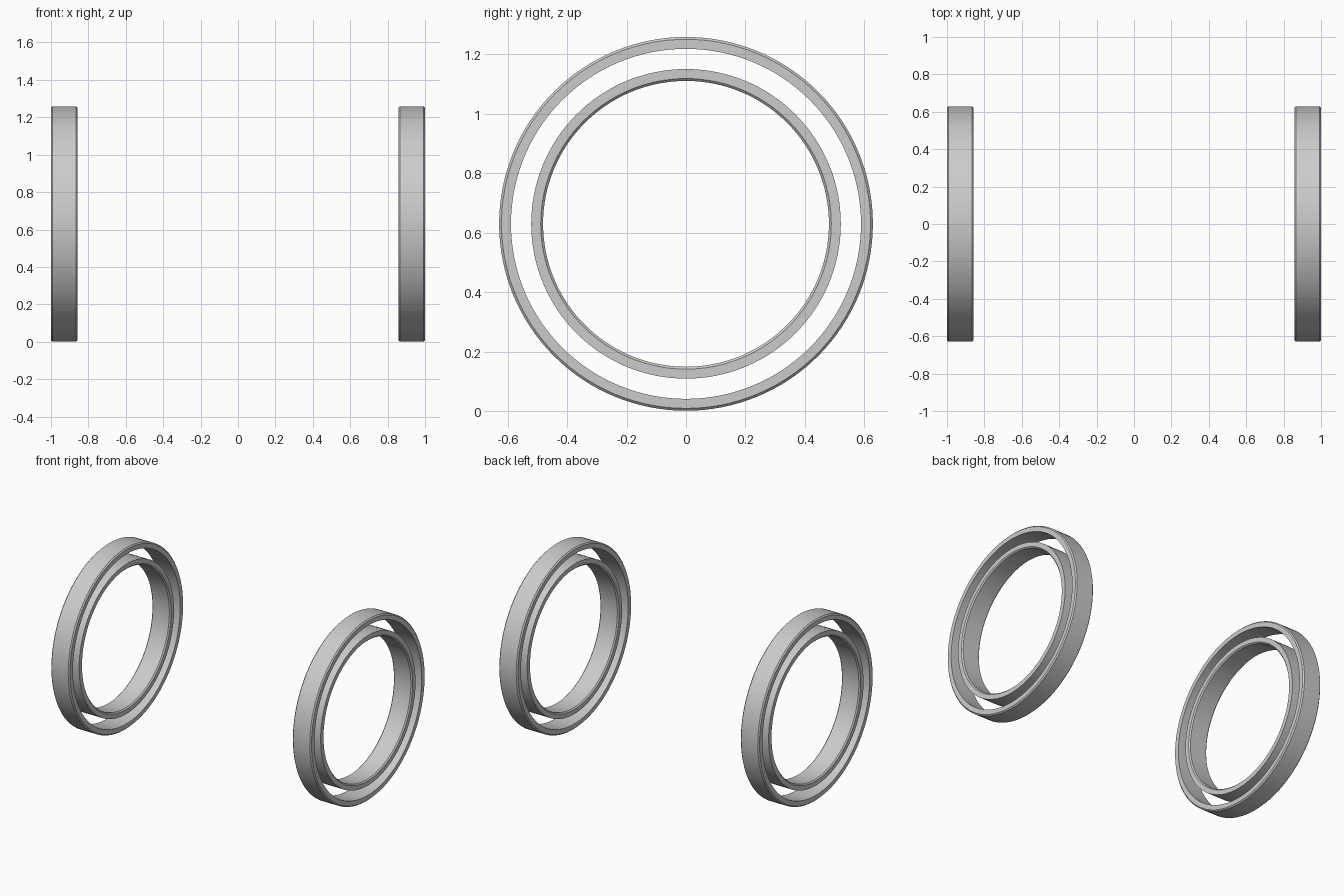
import bpy, bmesh, math

if "Cube" in bpy.data.objects:
    bpy.data.objects.remove(bpy.data.objects["Cube"])

SEG = 128
CENTRE_Z = 0.63
X_IN, X_OUT = 0.857, 1.0


def ring(name, profile, side):
    """Revolve a closed (x, radius) profile about the wheel axle."""
    bm = bmesh.new()
    loops = []
    for i in range(SEG):
        a = 2 * math.pi * i / SEG
        loops.append([bm.verts.new((side * x, r * math.cos(a), CENTRE_Z + r * math.sin(a)))
                      for x, r in profile])
    n = len(profile)
    for i in range(SEG):
        p, q = loops[i], loops[(i + 1) % SEG]
        for j in range(n):
            k = (j + 1) % n
            bm.faces.new((p[j], p[k], q[k], q[j]))
    bmesh.ops.recalc_face_normals(bm, faces=bm.faces[:])
    me = bpy.data.meshes.new(name)
    bm.to_mesh(me)
    bm.free()
    ob = bpy.data.objects.new(name, me)
    bpy.context.collection.objects.link(ob)
    bpy.context.view_layer.objects.active = ob
    ob.select_set(True)
    bpy.ops.object.shade_smooth_by_angle(angle=math.radians(30))
    ob.select_set(False)


def band(r_plain, r_soft, b=0.008):
    """Rectangular section with chamfered corners on the r_soft side."""
    s = math.copysign(b, r_plain - r_soft)
    return [(X_IN, r_plain), (X_OUT, r_plain), (X_OUT, r_soft + s),
            (X_OUT - b, r_soft), (X_IN + b, r_soft), (X_IN, r_soft + s)]


for label, side in (("left", -1), ("right", 1)):
    # outer hoop, softened on its outside rim
    ring(label + "_outer_ring", band(0.589, 0.629), side)
    # inner hoop, softened on its bore
    ring(label + "_inner_ring", band(0.521, 0.481), side)
